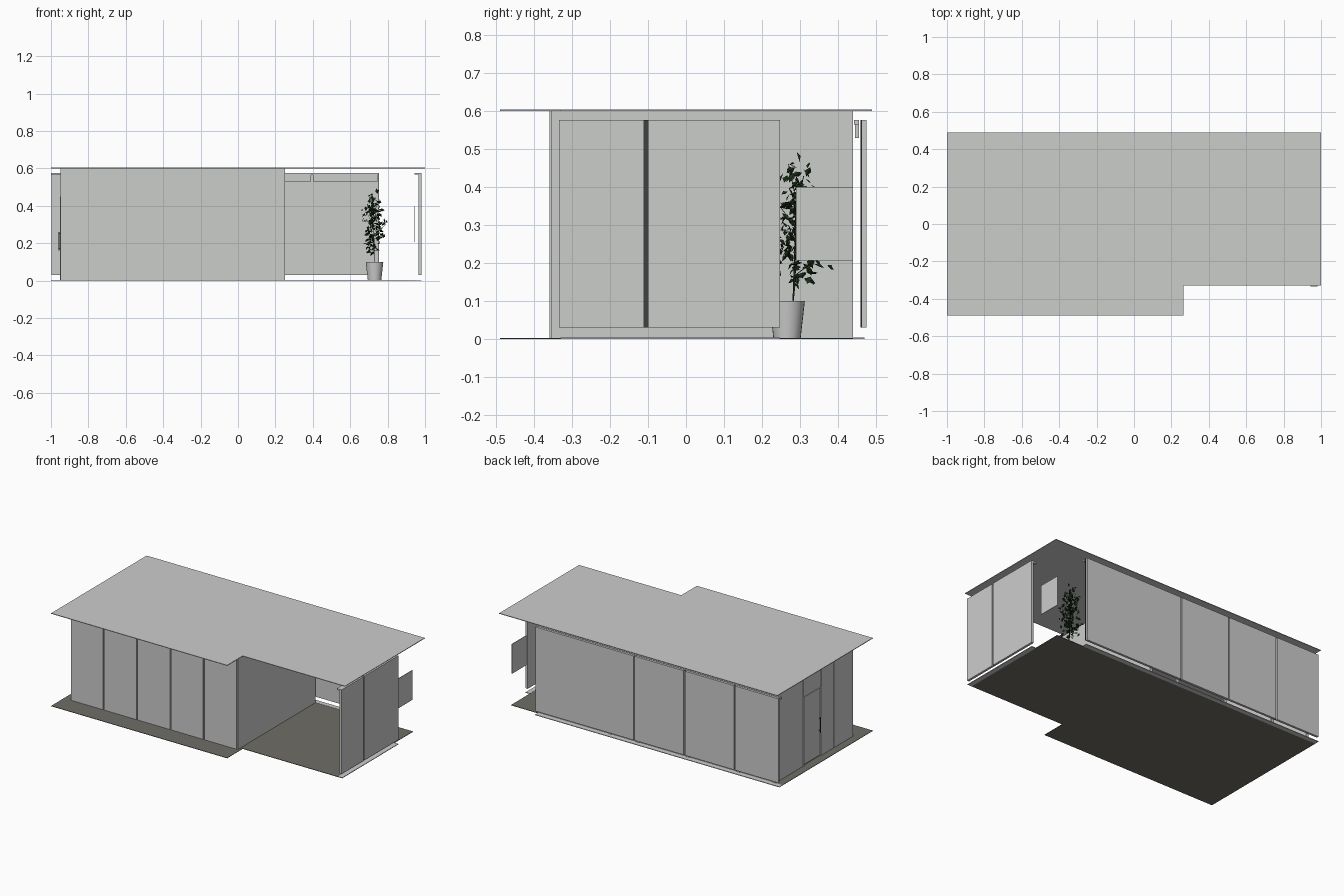
import bpy, bmesh, math, random
from mathutils import Vector, Euler

random.seed(4)
cube = bpy.data.objects.get("Cube")
if cube:
    bpy.data.objects.remove(cube, do_unlink=True)


def material(name, r, g, b):
    m = bpy.data.materials.new(name)
    m.use_nodes = True
    m.diffuse_color = (r, g, b, 1)
    m.node_tree.nodes["Principled BSDF"].inputs["Base Color"].default_value = (r, g, b, 1)
    return m


grey = material("light grey", 0.6, 0.61, 0.6)
olive = material("olive floor", 0.16, 0.155, 0.13)
dark = material("dark grey", 0.05, 0.05, 0.05)
green = material("leaf green", 0.012, 0.035, 0.01)
stem_mat = material("stem brown", 0.03, 0.025, 0.015)


def finish(name, bm, mat):
    bmesh.ops.recalc_face_normals(bm, faces=bm.faces)
    mesh = bpy.data.meshes.new(name)
    bm.to_mesh(mesh)
    bm.free()
    mesh.materials.append(mat)
    ob = bpy.data.objects.new(name, mesh)
    bpy.context.collection.objects.link(ob)
    return ob


def box(name, x, y, z, mat=grey):
    bm = bmesh.new()
    bmesh.ops.create_cube(bm, size=1)
    for v in bm.verts:
        v.co = [lo + (c + 0.5) * (hi - lo) for c, (lo, hi) in zip(v.co, (x, y, z))]
    return finish(name, bm, mat)


def slab(name, outline, z0, z1, mat):
    bm = bmesh.new()
    face = bm.faces.new([bm.verts.new((x, y, z0)) for x, y in outline])
    top = bmesh.ops.extrude_face_region(bm, geom=[face])["geom"]
    bmesh.ops.translate(bm, vec=(0, 0, z1 - z0), verts=[g for g in top if isinstance(g, bmesh.types.BMVert)])
    return finish(name, bm, mat)


def l_shape(right, back):
    return [(-1, -0.49), (0.265, -0.49), (0.265, -0.33), (right, -0.33), (right, back), (-1, back)]


# Roof and floor
TOP = 0.601
slab("roof", l_shape(1, 0.49), TOP, 0.605, grey)
slab("floor", l_shape(0.95, 0.44), 0, 0.003, olive)

# Room walls, with thin cladding panels on the front and the door side
GAP = 0.004
box("front_wall", (-0.945, 0.25), (-0.352, -0.342), (0.003, TOP))
for i in range(5):
    x = -0.95 + 0.24 * i
    box(f"front_panel_{i + 1}", (x, x + 0.24 - GAP * 2), (-0.36, -0.351), (0.003, TOP))
box("inner_side_wall", (0.24, 0.25), (-0.355, 0.44), (0.003, TOP))
box("door_side_wall", (-0.944, -0.934), (-0.355, 0.44), (0.003, TOP))
side_seams = [-0.36, -0.16, -0.03, 0.153, 0.245, 0.44]
for i, (a, b) in enumerate(zip(side_seams, side_seams[1:])):
    bottom = 0.45 if i == 2 else 0.003
    box(f"side_panel_{i + 1}", (-0.95, -0.943), (a, b - GAP), (bottom, TOP))

# Door with frame and handle
box("door", (-0.949, -0.944), (-0.022, 0.141), (0.01, 0.442))
for y in (-0.03, 0.145):
    box("door_jamb", (-0.953, -0.944), (y, y + 0.005), (0.003, 0.45))
box("door_head", (-0.953, -0.944), (-0.03, 0.15), (0.445, 0.45))
box("door_handle", (-0.96, -0.955), (-0.015, -0.01), (0.16, 0.26), dark)
for z in (0.17, 0.25):
    box("handle_mount", (-0.957, -0.948), (-0.015, -0.01), (z, z + 0.004), dark)

# Back of the room: posts between openings, with a beam above
for x in (-0.95, -0.69, -0.33, 0.03, 0.23):
    box("back_post", (x, x + 0.02), (0.43, 0.44), (0.003, TOP))
box("back_beam", (-0.95, 0.25), (0.43, 0.44), (0.53, TOP))
box("terrace_beam_short", (0.25, 0.39), (0.445, 0.455), (0.53, 0.575))
box("terrace_beam_long", (0.4, 0.745), (0.445, 0.455), (0.53, 0.575))

# Sliding screens on the back, with floor track and top rail
back_seams = [-1, -0.68, -0.32, 0.04, 0.755]
for i, (a, b) in enumerate(zip(back_seams, back_seams[1:])):
    box(f"back_screen_{i + 1}", (a + GAP, b - GAP), (0.46, 0.475), (0.03, 0.577))
    box("screen_edge", (b - GAP, b), (0.46, 0.464), (0.03, 0.577), dark)
box("back_track", (-1, 0.755), (0.44, 0.47), (0, 0.004))
box("back_rail", (-1, 0.755), (0.442, 0.456), (0.565, 0.577))

# Sliding screens on the terrace side
for i, (a, b) in enumerate([(-0.335, -0.11), (-0.1, 0.247)]):
    box(f"terrace_screen_{i + 1}", (0.965, 0.98), (a, b), (0.03, 0.577))
box("terrace_screen_joint", (0.965, 0.969), (-0.11, -0.1), (0.03, 0.577), dark)
box("terrace_track", (0.95, 0.98), (-0.33, 0.247), (0, 0.004))
box("terrace_rail", (0.945, 0.966), (-0.335, 0.247), (0.567, 0.577))
box("hanging_picture", (0.943, 0.946), (0.29, 0.44), (0.207, 0.4))

# Plant pot, open at the top
POT = Vector((0.73, 0.266, 0))
bm = bmesh.new()
rings = []
for r, z in [(0.036, 0.003), (0.047, 0.1), (0.042, 0.1), (0.04, 0.085)]:
    rings.append([bm.verts.new(POT + Vector((r * math.cos(t), r * math.sin(t), z)))
                  for t in (math.tau * k / 24 for k in range(24))])
for lo, hi in zip(rings, rings[1:]):
    for k in range(24):
        bm.faces.new((lo[k - 1], lo[k], hi[k], hi[k - 1]))
bm.faces.new(rings[0])
bm.faces.new(rings[-1])
pot = finish("plant_pot", bm, grey)
bpy.context.view_layer.objects.active = pot
pot.select_set(True)
bpy.ops.object.shade_smooth_by_angle(angle=math.radians(40))

# Plant stems as thin curves
curve = bpy.data.curves.new("plant_stems", "CURVE")
curve.dimensions = "3D"
curve.bevel_depth = 0.0012
curve.bevel_resolution = 0
tips = [(0.7, 0.27, 0.46), (0.72, 0.31, 0.43), (0.69, 0.24, 0.36), (0.74, 0.28, 0.38),
        (0.79, 0.27, 0.3), (0.71, 0.33, 0.2), (0.7, 0.25, 0.24)]
paths = []
for tip in tips:
    tip = Vector(tip)
    base = POT + Vector((0, 0.015, 0.085))
    mid = Vector((0.725, 0.29, tip.z * 0.75 + 0.02))
    spline = curve.splines.new("POLY")
    spline.points.add(2)
    for p, co in zip(spline.points, (base, mid, tip)):
        p.co = (*co, 1)
    paths.append((mid, tip))
curve.materials.append(stem_mat)
stems = bpy.data.objects.new("plant_stems", curve)
bpy.context.collection.objects.link(stems)

# Leaves: folded diamonds scattered along the stems
bm = bmesh.new()
for mid, tip in paths:
    for k in range(30):
        p = mid.lerp(tip, random.uniform(0, 1))
        p += Vector([random.gauss(0, s) for s in (0.016, 0.017, 0.026)])
        p.z = max(p.z, 0.15)
        rot = Euler((random.uniform(-1.2, 1.2), random.uniform(0, 1.3), random.uniform(0, math.tau)))
        size = random.uniform(0.018, 0.032)
        a, b, c, d = [bm.verts.new(p + rot.to_matrix() @ (Vector(q) * size)) for q in
                      ((0, 0, 0), (0.5, 0.3, 0.1), (1, 0, 0), (0.5, -0.3, 0.1))]
        bm.faces.new((a, b, c))
        bm.faces.new((a, c, d))
finish("plant_leaves", bm, green)
